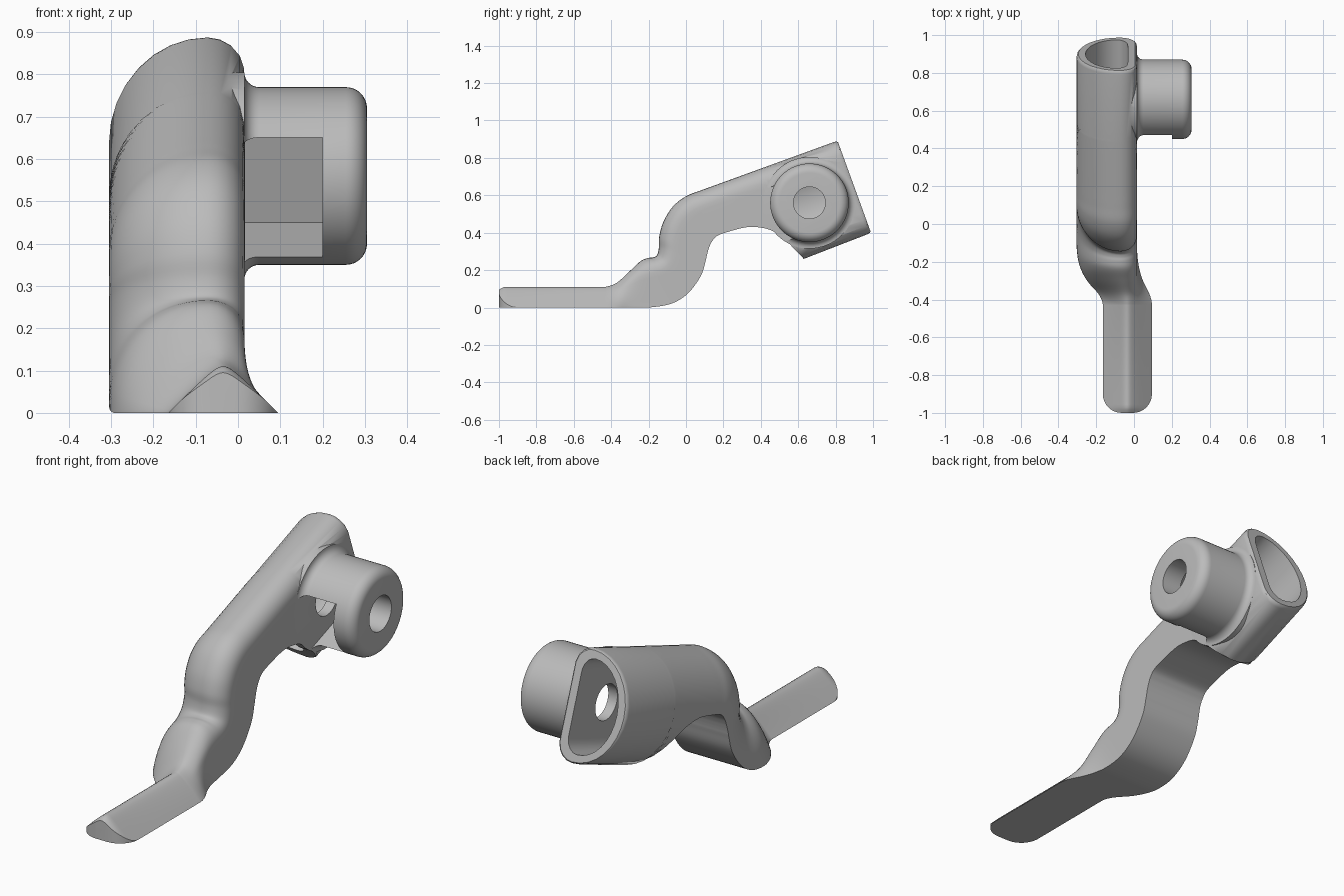
import bpy, bmesh
from math import sin, cos, acos, sqrt, pi, hypot, radians
from mathutils import Vector, Matrix

if "Cube" in bpy.data.objects:
    bpy.data.objects.remove(bpy.data.objects["Cube"])

N = 16                       # samples on each half of a section
TILT = radians(20)
ALONG = Vector((cos(TILT), sin(TILT)))      # socket axis in the y-z plane
DOWN = Vector((sin(TILT), -cos(TILT)))
TOP_END = Vector((0.81, 0.892))
HEIGHT = 0.525
RADIUS = HEIGHT / 2
FLAT_X = 0.015
HUB = (0, 0.66, 0.56)

grey = bpy.data.materials.new("plain_grey")
grey.use_nodes = True
grey.diffuse_color = (0.5, 0.5, 0.5, 1)
grey.node_tree.nodes["Principled BSDF"].inputs["Base Color"].default_value = grey.diffuse_color


def right_edge(d):
    """x of the flat side with rounded corners at depth d."""
    r, m = 0.085, max(min(d, HEIGHT - d), 0)
    return FLAT_X if m >= r else FLAT_X - r + sqrt(r * r - (r - m) ** 2)


def d_section(length):
    """D shape cut off at the given depth, as (x, depth fraction)."""
    a = acos(max(-1, 1 - length / RADIUS))
    left = [a * (1 - k / N) for k in range(N + 1)]
    pts = [(-0.07 - 0.235 * sin(t), RADIUS * (1 - cos(t)) / length) for t in left]
    for k in range(1, N + 1):
        f = (1 - cos(pi * k / N)) / 2
        pts.append((right_edge(f * length), f))
    return pts


def ridge_section(w):
    """Rounded ridge clipped to half width w, as (x, depth fraction)."""
    c, e = -0.035, 0.022
    xs = [w * (k / (N - 1) - 1) for k in range(N)]
    xs += [w * k / (N - 1) for k in range(1, N)]
    mid = [(c + x, min(1, (hypot(x, e) - e) / 0.11)) for x in xs]
    return [(c - w, 1)] + mid + [(c + w, 1)]


def ring(top, bottom, section, scale=(1, 1)):
    out = []
    for x, f in section:
        x = -0.145 + (x + 0.145) * scale[0]
        f = 0.5 + (f - 0.5) * scale[1]
        p = top.lerp(bottom, f)
        out.append((x, p.x, p.y))
    return out


def make_object(name, bm):
    bmesh.ops.remove_doubles(bm, verts=bm.verts, dist=0.0002)
    bmesh.ops.recalc_face_normals(bm, faces=bm.faces)
    mesh = bpy.data.meshes.new(name)
    bm.to_mesh(mesh)
    bm.free()
    mesh.materials.append(grey)
    obj = bpy.data.objects.new(name, mesh)
    bpy.context.collection.objects.link(obj)
    return obj


def loft(name, rings, closed=False):
    bm = bmesh.new()
    rows = [[bm.verts.new(p) for p in r] for r in rings]
    pairs = list(zip(rows, rows[1:])) + ([(rows[-1], rows[0])] if closed else [])
    for a, b in pairs:
        for i in range(len(a)):
            j = (i + 1) % len(a)
            bm.faces.new((a[i], a[j], b[j], b[i]))
    if not closed:
        bm.faces.new(rows[0])
        bm.faces.new(rows[-1])
    return make_object(name, bm)


def lathe(name, profile, sides=64):
    """Spin (x, radius) pairs around the hub axis."""
    rings = []
    for x, r in profile:
        turn = [2 * pi * k / sides for k in range(sides)]
        rings.append([(x, HUB[1] + r * cos(t), HUB[2] + r * sin(t)) for t in turn])
    return loft(name, rings)


def combine(target, tool, operation):
    mod = target.modifiers.new(operation.lower(), 'BOOLEAN')
    mod.object, mod.operation, mod.solver = tool, operation, 'EXACT'
    bpy.context.view_layer.objects.active = target
    bpy.ops.object.modifier_apply(modifier=mod.name)
    bpy.data.objects.remove(tool)


def smooth_path(points, steps=5):
    pts = [Vector(p) for p in points]
    pts = [pts[0]] + pts + [pts[-1]]
    out = []
    for a, b, c, d in zip(pts, pts[1:], pts[2:], pts[3:]):
        for k in range(steps):
            t = k / steps
            out.append(b + (c - a) * t / 2 + (a * 2 - b * 5 + c * 4 - d) * t * t / 2
                       + (b * 3 - a - c * 3 + d) * t ** 3 / 2)
    return out + [pts[-1]]


# Socket end: full D section with a softened rim
rings = []
full = d_section(HEIGHT)
for back, s in ((0, 0.94), (0.006, 0.98), (0.02, 1)):
    top = TOP_END - ALONG * back
    rings.append(ring(top, top + DOWN * HEIGHT, full, (s, (1 + s) / 2)))

# Cut-away underside below the straight top, then the S bend as top/bottom ribs
ribs = []
for p in ((0.63, 0.26), (0.53, 0.362), (0.46, 0.41), (0.4, 0.427),
          (0.33, 0.43), (0.25, 0.412), (0.17, 0.385)):
    top = TOP_END + ALONG * (Vector(p) - TOP_END).dot(ALONG)
    ribs.append((*top, *p))
ribs += [(0, 0.595, 0.14, 0.355), (-0.07, 0.54, 0.125, 0.325),
         (-0.12, 0.46, 0.117, 0.3), (-0.143, 0.38, 0.112, 0.28),
         (-0.145, 0.32, 0.105, 0.25), (-0.155, 0.28, 0.08, 0.17),
         (-0.175, 0.268, 0.01, 0.075), (-0.2, 0.265, -0.08, 0.02),
         (-0.24, 0.25, -0.2, 0), (-0.3, 0.195, -0.3, 0),
         (-0.37, 0.132, -0.37, 0), (-0.43, 0.11, -0.43, 0)]
for r in smooth_path(ribs):
    top, bottom = Vector(r[:2]), Vector((r[2], max(r[3], 0)))
    t = min(max((-0.2 - top.x) / 0.23, 0), 1)
    t = t * t * (3 - 2 * t)
    length = min((bottom - top).length, HEIGHT)
    body = d_section(max(length, 0.255) if t > 0 else length)
    mix = [Vector(a).lerp(Vector(b), t) for a, b in zip(body, ridge_section(0.13))]
    rings.append(ring(top, bottom, mix))

# Ridged handle with a rounded tip
for k in range(9):
    a = pi / 2 * (1 - k / 8)
    y = -0.9 - 0.1 * cos(a)
    z = 0.11 - 0.015 * max(0, cos(a) * 4 - 3)
    rings.append(ring(Vector((y, z)), Vector((y, 0)), ridge_section(0.03 + 0.1 * sin(a))))
lever = loft("lever_body", rings)

# Side boss with a flared root and rounded outer edge
flare = [(FLAT_X + 0.035 * (1 - cos(t)), 0.245 - 0.035 * sin(t))
         for t in (pi / 2 * k / 6 for k in range(7))]
edge = [(0.255 + 0.05 * sin(t), 0.16 + 0.05 * cos(t))
        for t in (pi / 2 * k / 8 for k in range(9))]
combine(lever, lathe("boss", [(-0.03, 0.245)] + flare + edge), 'UNION')

# D-shaped socket pocket
pocket = []
for back in (-0.05, 0.49):
    top = TOP_END - ALONG * back
    pocket.append(ring(top, top + DOWN * HEIGHT, full, (0.7, 0.83)))
combine(lever, loft("pocket_cutter", pocket), 'DIFFERENCE')

# Bore through the boss and the flat wall
combine(lever, lathe("bore_cutter", [(-0.08, 0.085), (0.4, 0.085)]), 'DIFFERENCE')

# Slot cut into the front of the boss
bm = bmesh.new()
low, high = Vector((FLAT_X + 0.001, -0.4, -0.15)), Vector((0.2, 0.09, 0.15))
bmesh.ops.create_cube(bm, size=1, matrix=Matrix.Translation(HUB) @ Matrix.Rotation(TILT, 4, 'X')
                      @ Matrix.Translation((low + high) / 2)
                      @ Matrix.Diagonal((*(high - low), 1)))
combine(lever, make_object("slot_cutter", bm), 'DIFFERENCE')

bpy.ops.object.select_all(action='DESELECT')
lever.select_set(True)
bpy.context.view_layer.objects.active = lever
bpy.ops.object.shade_smooth_by_angle(angle=radians(35))
